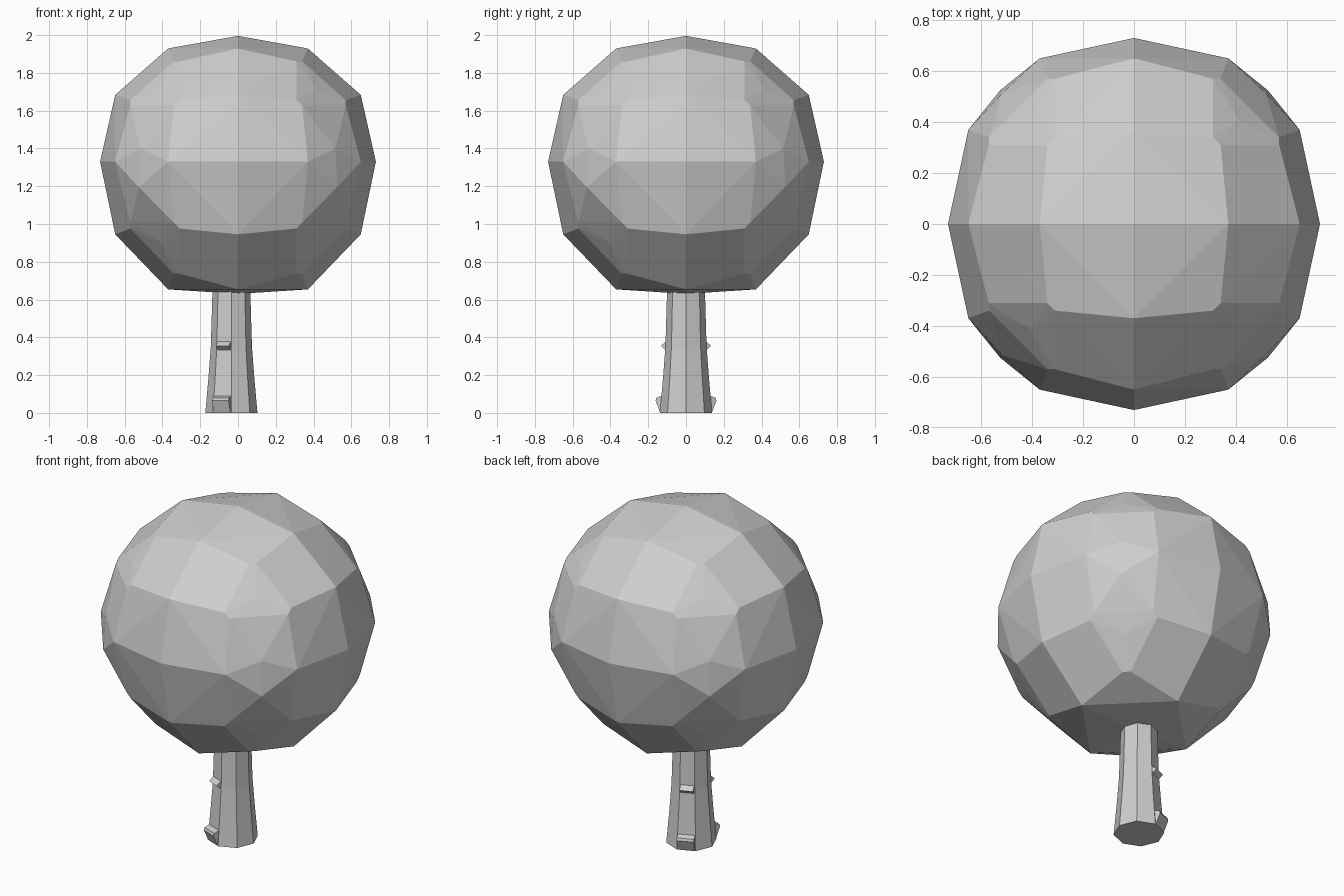
import bpy, bmesh, math
from itertools import permutations, product
from mathutils import Vector, Matrix

cube = bpy.data.objects.get("Cube")
if cube:
    bpy.data.objects.remove(cube, do_unlink=True)

grey = bpy.data.materials.new("plain_grey")
grey.use_nodes = True
colour = (0.62, 0.62, 0.62, 1)
grey.diffuse_color = colour
grey.node_tree.nodes["Principled BSDF"].inputs["Base Color"].default_value = colour


def finish(name, bm):
    bmesh.ops.recalc_face_normals(bm, faces=bm.faces)
    mesh = bpy.data.meshes.new(name)
    bm.to_mesh(mesh)
    bm.free()
    mesh.materials.append(grey)
    obj = bpy.data.objects.new(name, mesh)
    bpy.context.collection.objects.link(obj)
    return obj


# Crown: faceted rounded-cube ball, slightly flattened at the poles
def crown():
    kinds = [(0.73, 0, 0), (0.65, 0.37, 0), (0.57, 0.31, 0.34), (0.41, 0.41, 0.41)]
    points = set()
    for kind in kinds:
        for p in permutations(kind):
            for s in product((-1, 1), repeat=3):
                points.add(tuple(a * b + 0.0 for a, b in zip(p, s)))
    # Small knuckles on the four upright corners
    for sx, sy in product((-1, 1), repeat=2):
        points.add((0.515 * sx, 0.515 * sy, 0.07))
        points.add((0.525 * sx, 0.525 * sy, -0.13))
    bm = bmesh.new()
    for x, y, z in sorted(points):
        z = z - 0.12 * z * z if z > 0 else max(z * 1.04, -0.7)
        bm.verts.new((x, y, z + 1.33))
    bmesh.ops.convex_hull(bm, input=bm.verts)
    loose = [v for v in bm.verts if not v.link_faces]
    bmesh.ops.delete(bm, geom=loose, context="VERTS")
    finish("crown", bm)


# Trunk: eight-sided, flared towards the ground
TRUNK_X = -0.035


def trunk():
    bm = bmesh.new()
    rings = []
    for z, r in [(0, 0.138), (0.18, 0.122), (0.35, 0.109), (0.72, 0.098)]:
        rings.append([bm.verts.new((TRUNK_X + r * math.cos(i * math.pi / 4),
                                    r * math.sin(i * math.pi / 4), z)) for i in range(8)])
    for low, high in zip(rings, rings[1:]):
        for i in range(8):
            j = (i + 1) % 8
            bm.faces.new((low[i], low[j], high[j], high[i]))
    bm.faces.new(rings[0][::-1])
    bm.faces.new(rings[-1])
    finish("trunk", bm)


# Bark knob: a profile of (distance from trunk axis, height) extruded sideways
def knob(name, profile, width, angle):
    bm = bmesh.new()
    face = bm.faces.new([bm.verts.new((r, -width / 2, z)) for r, z in profile])
    grown = bmesh.ops.extrude_face_region(bm, geom=[face])["geom"]
    moved = [g for g in grown if isinstance(g, bmesh.types.BMVert)]
    bmesh.ops.translate(bm, verts=moved, vec=Vector((0, width, 0)))
    bm.transform(Matrix.Translation((TRUNK_X, 0, 0)) @ Matrix.Rotation(angle, 4, "Z"))
    finish(name, bm)


crown()
trunk()
for side, label in ((-1, "front"), (1, "back")):
    angle = side * math.radians(112.5)
    knob(label + "_lower_knob", [(0.09, 0.0), (0.128, 0.0), (0.155, 0.065), (0.15, 0.08), (0.09, 0.1)],
         0.095, angle)
    knob(label + "_upper_knob", [(0.07, 0.31), (0.1, 0.33), (0.128, 0.355), (0.07, 0.4)],
         0.075, angle)
